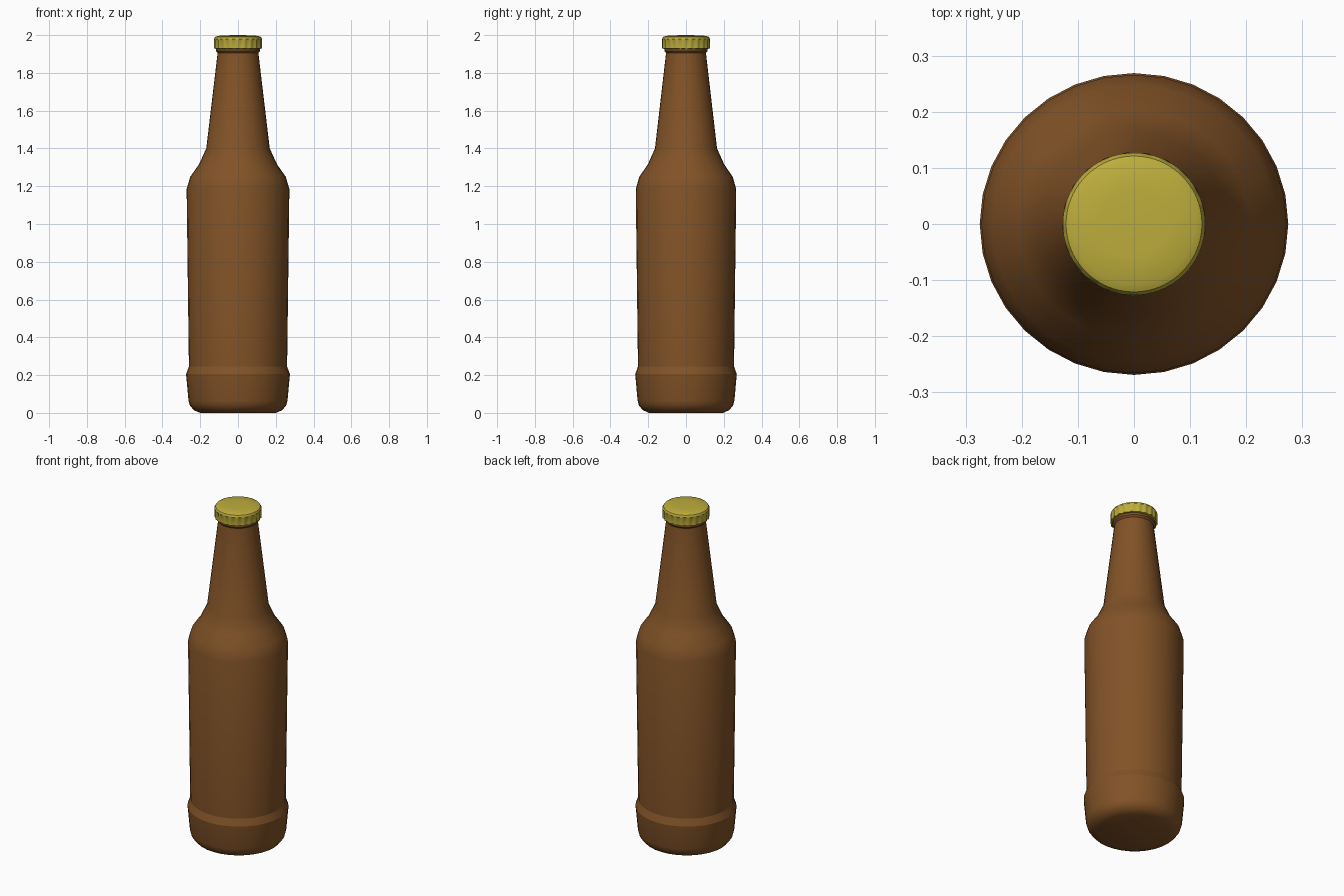
import bpy, bmesh, math

if "Cube" in bpy.data.objects:
    bpy.data.objects.remove(bpy.data.objects["Cube"])

def material(name, rgb):
    m = bpy.data.materials.new(name)
    m.diffuse_color = (*rgb, 1)
    m.use_nodes = True
    m.node_tree.nodes["Principled BSDF"].inputs["Base Color"].default_value = m.diffuse_color
    return m

brown = material("brown_glass", (0.22, 0.085, 0.02))
gold = material("gold_cap", (0.51, 0.42, 0.045))

def lathe(name, profile, n, mat, squash=1.0, radius_rule=None, angle=30):
    """Spin (r, z) points round z; both ends are closed with a face or a tip."""
    bm = bmesh.new()
    rings = []
    for k, (r, z) in enumerate(profile):
        if r == 0:
            rings.append([bm.verts.new((0, 0, z))] * n)
            continue
        ring = []
        for i in range(n):
            a = 2 * math.pi * i / n
            rr = radius_rule(k, i, r) if radius_rule else r
            ring.append(bm.verts.new((rr * math.cos(a), rr * math.sin(a) * squash, z)))
        rings.append(ring)
    for lo, hi in zip(rings, rings[1:]):
        for i in range(n):
            j = (i + 1) % n
            vs = list(dict.fromkeys((lo[i], lo[j], hi[j], hi[i])))
            bm.faces.new(vs)
    if profile[0][0] > 0:
        bm.faces.new(rings[0][::-1])
    if profile[-1][0] > 0:
        bm.faces.new(rings[-1])
    bmesh.ops.recalc_face_normals(bm, faces=bm.faces)
    me = bpy.data.meshes.new(name)
    bm.to_mesh(me)
    bm.free()
    me.materials.append(mat)
    ob = bpy.data.objects.new(name, me)
    bpy.context.collection.objects.link(ob)
    bpy.ops.object.select_all(action='DESELECT')
    ob.select_set(True)
    bpy.context.view_layer.objects.active = ob
    bpy.ops.object.shade_smooth_by_angle(angle=math.radians(angle))
    return ob

# Bottle body with heel, raised base band, shoulder, neck and lip
body = lathe("bottle_body", [
    (0.20, 0.0), (0.235, 0.015), (0.255, 0.04), (0.262, 0.065), (0.275, 0.205),
    (0.260, 0.245), (0.272, 1.185), (0.253, 1.25), (0.207, 1.315),
    (0.168, 1.40), (0.108, 1.905), (0.117, 1.915), (0.117, 1.94)],
    32, brown, squash=0.978, angle=40)

# Crisp edges on the base band
for e in body.data.edges:
    zs = [body.data.vertices[v].co.z for v in e.vertices]
    if all(abs(z - 0.205) < 1e-4 for z in zs) or all(abs(z - 0.245) < 1e-4 for z in zs):
        e.use_edge_sharp = True

# Crown cap: fluted skirt under a gently domed top
def flute(k, i, r):
    return r - 0.005 if k in (1, 2) and i % 4 < 2 else r

lathe("crown_cap", [
    (0.112, 1.927), (0.128, 1.929), (0.127, 1.974), (0.127, 1.979),
    (0.121, 1.990), (0.108, 1.996), (0.06, 1.999), (0, 2.0)],
    84, gold, radius_rule=flute, angle=35)
